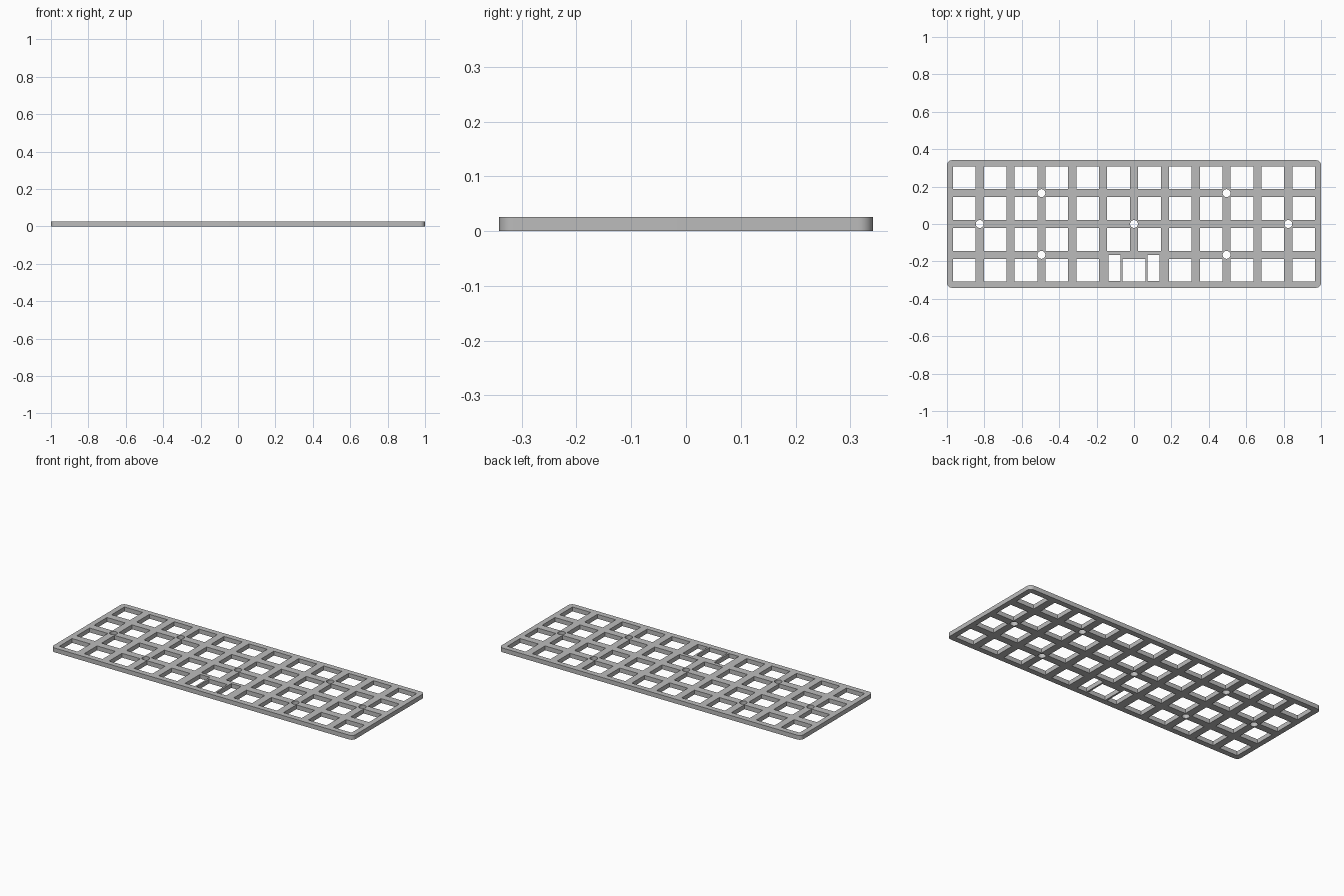
import bpy
import bmesh
from math import cos, sin, pi

cube = bpy.data.objects.get("Cube")
if cube:
    bpy.data.objects.remove(cube, do_unlink=True)

PITCH = 0.165          # spacing between key positions
KEY = 0.1212           # side of a switch opening
HALF_X, HALF_Y = 1.0, 0.341
THICK = 0.026
COLS, ROWS = 12, 4

outline = bpy.data.curves.new("key_plate", "CURVE")
outline.dimensions = "2D"
outline.fill_mode = "BOTH"
outline.extrude = THICK / 2


def add_loop(points):
    """Add one closed straight-sided loop; loops inside the outline become holes."""
    spline = outline.splines.new("POLY")
    spline.points.add(len(points) - 1)
    for p, (x, y) in zip(spline.points, points):
        p.co = (x, y, 0, 1)
    spline.use_cyclic_u = True


def rect(x0, x1, y0, y1):
    add_loop([(x0, y0), (x1, y0), (x1, y1), (x0, y1)])


def square(x, y):
    h = KEY / 2
    rect(x - h, x + h, y - h, y + h)


def arc(x, y, r, start, sweep, n):
    return [(x + r * cos(start + sweep * i / n), y + r * sin(start + sweep * i / n))
            for i in range(n + 1)]


# Outer border with rounded corners
R = 0.026
border = []
for k, (sx, sy) in enumerate([(1, 1), (-1, 1), (-1, -1), (1, -1)]):
    border += arc(sx * (HALF_X - R), sy * (HALF_Y - R), R, k * pi / 2, pi / 2, 10)
add_loop(border)

# Switch openings; the two middle keys of the front row share one wide key
for row in range(ROWS):
    y = (row - (ROWS - 1) / 2) * PITCH
    for col in range(COLS):
        if row == 0 and col in (COLS // 2 - 1, COLS // 2):
            continue
        square((col - (COLS - 1) / 2) * PITCH, y)
square(0, -1.5 * PITCH)

# Stabiliser slots either side of the wide key
for x0, x1 in ((-0.136, -0.071), (0.071, 0.136)):
    rect(x0, x1, -0.306, -0.165)

# Round screw holes at the crossings of the bars
screws = [(-5, 0), (0, 0), (5, 0)] + [(i, j) for i in (-3, 3) for j in (-1, 1)]
for i, j in screws:
    add_loop(arc(i * PITCH, j * PITCH, 0.021, 0, 2 * pi, 32)[:-1])

# Turn the extruded profile into a clean mesh
plate = bpy.data.objects.new("key_plate", outline)
bpy.context.collection.objects.link(plate)
plate.location.z = THICK / 2
bpy.ops.object.select_all(action="DESELECT")
plate.select_set(True)
bpy.context.view_layer.objects.active = plate
bpy.ops.object.convert(target="MESH")
plate = bpy.context.view_layer.objects.active

bm = bmesh.new()
bm.from_mesh(plate.data)
bmesh.ops.remove_doubles(bm, verts=bm.verts, dist=0.0001)
bmesh.ops.recalc_face_normals(bm, faces=bm.faces)
bm.to_mesh(plate.data)
bm.free()

# Plain grey finish
grey = bpy.data.materials.new("plain_grey")
grey.use_nodes = True
colour = (0.5, 0.5, 0.5, 1)
grey.diffuse_color = colour
grey.node_tree.nodes["Principled BSDF"].inputs["Base Color"].default_value = colour
plate.data.materials.clear()
plate.data.materials.append(grey)
bpy.ops.object.shade_smooth_by_angle()
